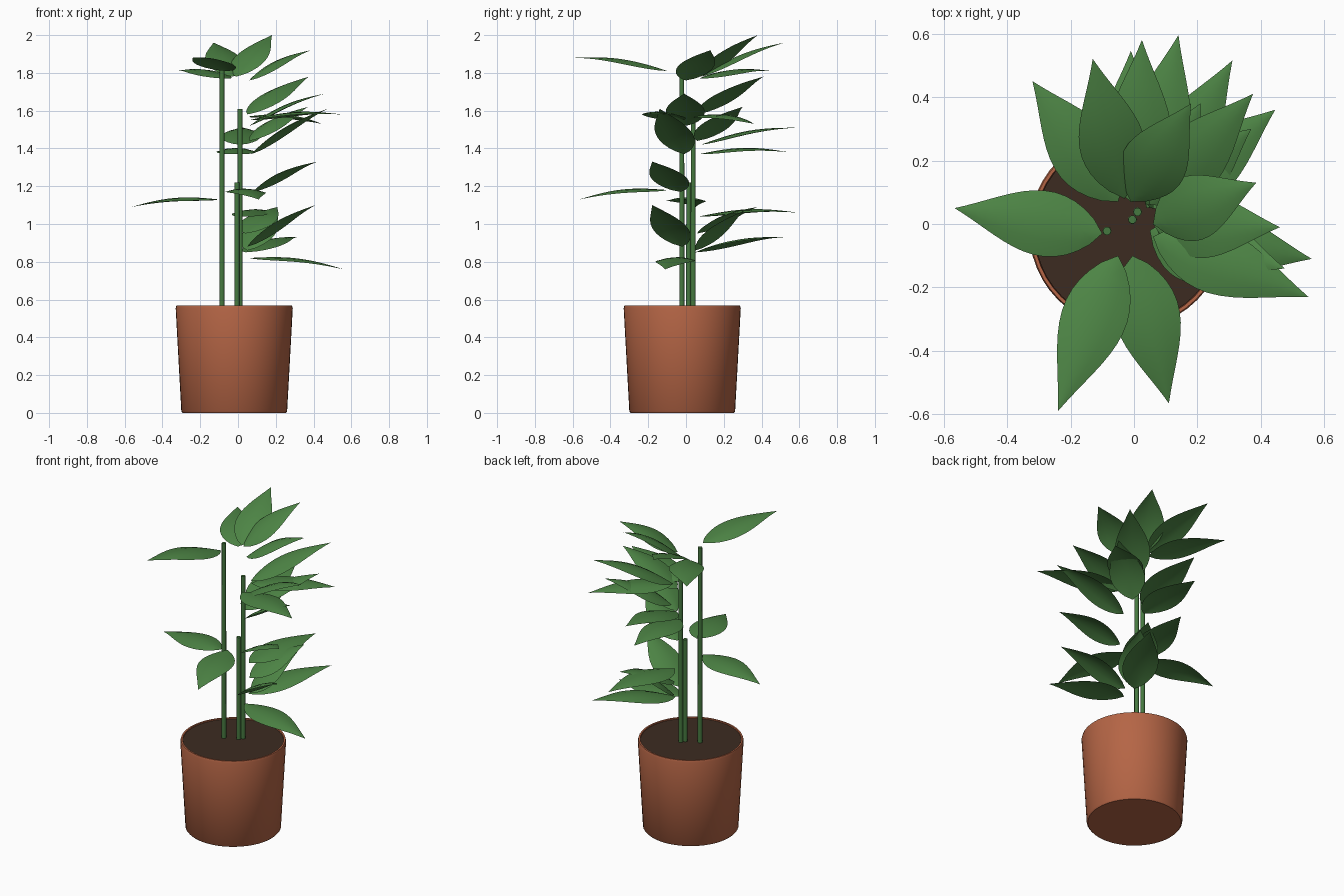
import bpy, bmesh, math
from mathutils import Vector

cube = bpy.data.objects.get("Cube")
if cube:
    bpy.data.objects.remove(cube)


def material(name, rgb):
    m = bpy.data.materials.new(name)
    m.use_nodes = True
    m.diffuse_color = (*rgb, 1)
    bsdf = m.node_tree.nodes["Principled BSDF"]
    bsdf.inputs["Base Color"].default_value = (*rgb, 1)
    bsdf.inputs["Roughness"].default_value = 0.8
    return m


LEAF = material("leaf green", (0.075, 0.235, 0.06))
STEM = material("stem green", (0.06, 0.19, 0.05))
CLAY = material("terracotta", (0.46, 0.13, 0.06))
SOIL = material("dark soil", (0.045, 0.024, 0.015))


def finish(name, bm, mat, angle=40):
    bmesh.ops.remove_doubles(bm, verts=bm.verts, dist=1e-5)
    mesh = bpy.data.meshes.new(name)
    bm.to_mesh(mesh)
    bm.free()
    mesh.materials.append(mat)
    obj = bpy.data.objects.new(name, mesh)
    bpy.context.collection.objects.link(obj)
    bpy.ops.object.select_all(action="DESELECT")
    obj.select_set(True)
    bpy.context.view_layer.objects.active = obj
    bpy.ops.object.shade_smooth_by_angle(angle=math.radians(angle))
    return obj


def lathe(name, profile, mat, centre, sides):
    """Spin a radius/height profile about a vertical axis."""
    bm = bmesh.new()
    verts = [bm.verts.new((r, 0, z)) for r, z in profile]
    edges = [bm.edges.new(p) for p in zip(verts, verts[1:])]
    bmesh.ops.spin(bm, geom=verts + edges, cent=(0, 0, 0), axis=(0, 0, 1),
                   angle=math.tau, steps=sides)
    bmesh.ops.remove_doubles(bm, verts=bm.verts, dist=1e-5)
    bmesh.ops.recalc_face_normals(bm, faces=bm.faces)
    obj = finish(name, bm, mat)
    obj.location = (*centre, 0)
    return obj


# Pot with a thin rim, and the soil inside it
POT = (-0.02, -0.02)
lathe("pot", [(0, 0), (0.273, 0), (0.28, 0.008), (0.31, 0.555), (0.306, 0.568),
              (0.296, 0.568), (0.294, 0.545), (0, 0.545)], CLAY, POT, 48)
lathe("soil", [(0.294, 0.55), (0.294, 0.562), (0, 0.562)], SOIL, POT, 48)

# Upright canes of three heights
for name, x, y, top in (("tall_stem", -0.085, -0.022, 1.82),
                        ("middle_stem", 0.011, 0.038, 1.61),
                        ("short_stem", -0.005, 0.014, 1.22)):
    lathe(name, [(0, 0.55), (0.014, 0.55), (0.013, top), (0, top)], STEM, (x, y), 10)


def half_width(t):
    """Leaf outline: rounded belly, drawn-out tip."""
    return 0.105 * (math.sin(math.pi * t ** 0.82) ** 0.95) * (1.06 - 0.45 * t * t)


def leaf(name, base, tip, arch=0.028, rows=14, cols=4):
    base, tip = Vector(base), Vector(tip)
    along = tip - base
    side = along.cross(Vector((0, 0, 1))).normalized()
    up = side.cross(along).normalized()
    bm = bmesh.new()
    grid = []
    for i in range(rows + 1):
        t = i / rows
        spine = base + along * t + up * arch * math.sin(math.pi * t)
        row = []
        for j in range(-cols // 2, cols // 2 + 1):
            s = 2 * j / cols
            w = half_width(t) if 0 < i < rows else 0
            row.append(bm.verts.new(spine + side * s * w - up * 0.18 * w * s * s))
        grid.append(row)
    for a, b in zip(grid, grid[1:]):
        for k in range(cols):
            bm.faces.new((a[k], a[k + 1], b[k + 1], b[k]))
    bmesh.ops.dissolve_degenerate(bm, edges=bm.edges, dist=1e-5)
    return finish(name, bm, LEAF, 60)


# Leaves as base point and tip point, grouped by whorl
whorls = {
    "crown": [((-0.01, 0.07, 1.78), (0.18, 0.38, 2.0)),
              ((-0.03, 0.08, 1.78), (-0.13, 0.52, 1.96)),
              ((0.06, 0, 1.76), (0.385, 0.13, 1.92)),
              ((-0.05, -0.1, 1.81), (-0.24, -0.59, 1.88)),
              ((-0.05, 0.07, 1.77), (-0.32, 0.45, 1.81))],
    "upper": [((0.05, 0.06, 1.58), (0.375, 0.41, 1.78)),
              ((0.06, 0.05, 1.57), (0.445, 0.36, 1.53)),
              ((0.06, 0, 1.52), (0.46, -0.01, 1.69)),
              ((0.06, -0.04, 1.55), (0.55, -0.23, 1.58)),
              ((0.06, 0.06, 1.44), (0.37, 0.3, 1.62)),
              ((0.01, 0.08, 1.42), (0.025, 0.58, 1.51)),
              ((0.07, -0.01, 1.37), (0.475, -0.14, 1.61)),
              ((-0.01, 0.07, 1.37), (-0.01, 0.545, 1.38))],
    "lower": [((0.08, -0.03, 1.17), (0.42, -0.18, 1.33)),
              ((-0.005, -0.1, 1.18), (0.11, -0.565, 1.13)),
              ((-0.1, -0.03, 1.13), (-0.565, 0.05, 1.09)),
              ((0.03, 0.07, 1.04), (0.14, 0.595, 1.06)),
              ((0.04, 0.06, 0.95), (0.21, 0.38, 1.09)),
              ((0.05, 0.05, 0.86), (0.21, 0.31, 1.07)),
              ((0.05, -0.02, 0.88), (0.41, -0.18, 1.1)),
              ((0.04, 0.05, 0.85), (0.31, 0.515, 0.93)),
              ((0.06, -0.02, 0.82), (0.56, -0.11, 0.76))],
}
for whorl, leaves in whorls.items():
    for n, (base, tip) in enumerate(leaves, 1):
        leaf(f"{whorl}_leaf_{n}", base, tip)
